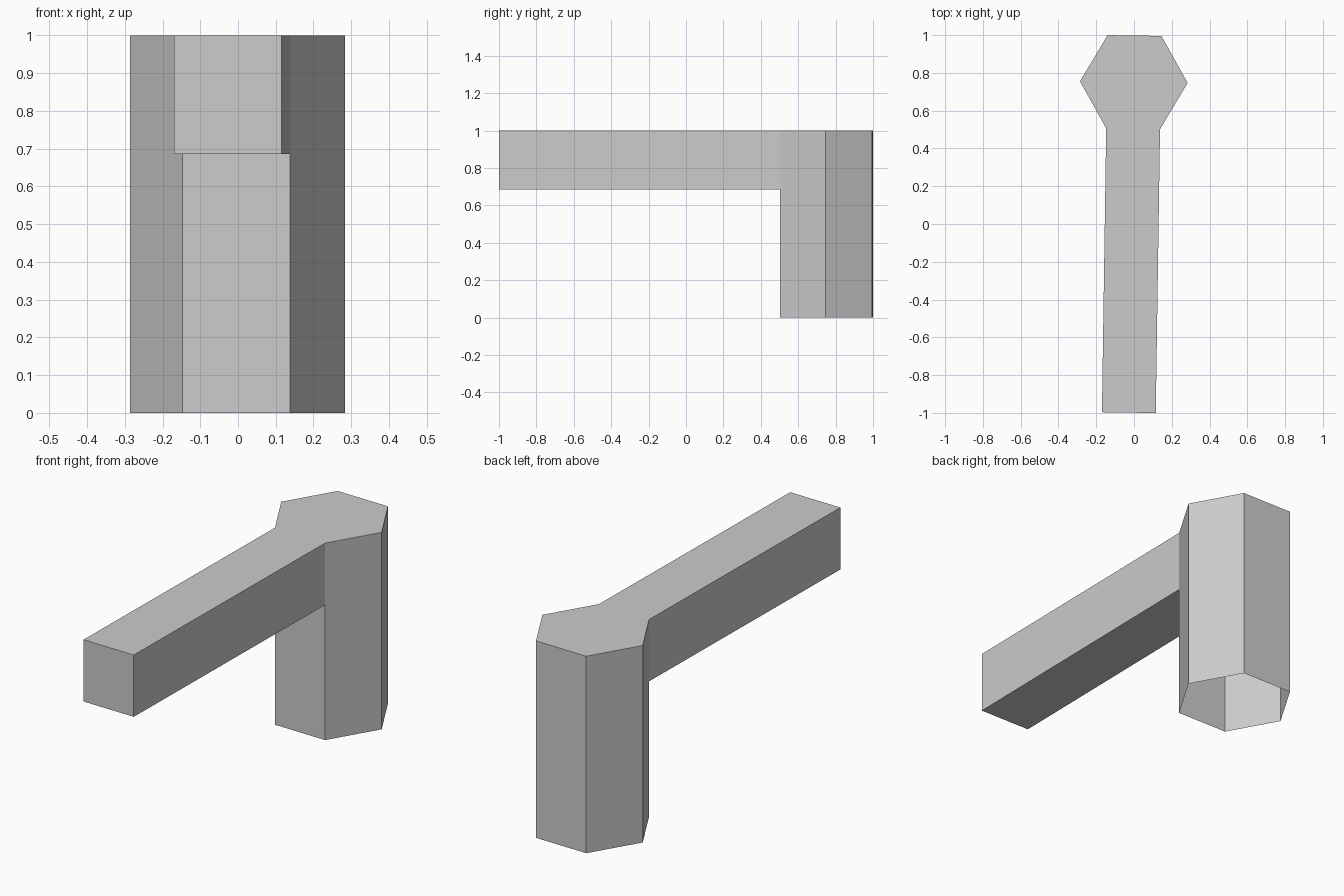
import bpy, bmesh
from math import sin, cos, radians
from mathutils import Vector

cube = bpy.data.objects.get("Cube")
if cube:
    bpy.data.objects.remove(cube, do_unlink=True)

RADIUS, HEIGHT, BEAM_BOTTOM, BEAM_LENGTH = 0.285, 1.0, 0.686, 1.503
CENTRE = Vector((-0.001, 0.751, 0))
TURN = -0.86  # slight twist about the vertical, in degrees

grey = bpy.data.materials.new("plain grey")
grey.use_nodes = True
colour = (0.6, 0.6, 0.6, 1)
grey.diffuse_color = colour
grey.node_tree.nodes["Principled BSDF"].inputs["Base Color"].default_value = colour


def extrude(bm, face, offset):
    """Pull one face out, leaving its starting outline open."""
    moved = bmesh.ops.extrude_discrete_faces(bm, faces=[face])["faces"][0]
    bmesh.ops.translate(bm, verts=moved.verts, vec=offset)


# Hexagonal post, open underneath
bm = bmesh.new()
angles = [radians(60 * k + TURN) for k in range(6)]
ring = [bm.verts.new(CENTRE + RADIUS * Vector((cos(a), sin(a), 0))) for a in angles]
extrude(bm, bm.faces.new(ring), Vector((0, 0, HEIGHT)))

# Beam drawn out from the upper part of the post's front wall
bmesh.ops.bisect_plane(bm, geom=bm.verts[:] + bm.edges[:] + bm.faces[:],
                       plane_co=(0, 0, BEAM_BOTTOM), plane_no=(0, 0, 1))
bm.normal_update()
forward = Vector((sin(radians(TURN)), -cos(radians(TURN)), 0))
upper = [f for f in bm.faces if f.calc_center_median().z > BEAM_BOTTOM]
front = max(upper, key=lambda f: abs(f.normal.z) < 0.5 and
            (f.calc_center_median() - CENTRE).dot(forward))
extrude(bm, front, forward * BEAM_LENGTH)

# Merge flat neighbours into clean single faces
bmesh.ops.dissolve_limit(bm, angle_limit=radians(1), verts=bm.verts[:], edges=bm.edges[:])
bmesh.ops.recalc_face_normals(bm, faces=bm.faces[:])

mesh = bpy.data.meshes.new("post_with_beam")
bm.to_mesh(mesh)
bm.free()
mesh.materials.append(grey)
bpy.context.collection.objects.link(bpy.data.objects.new("post_with_beam", mesh))
